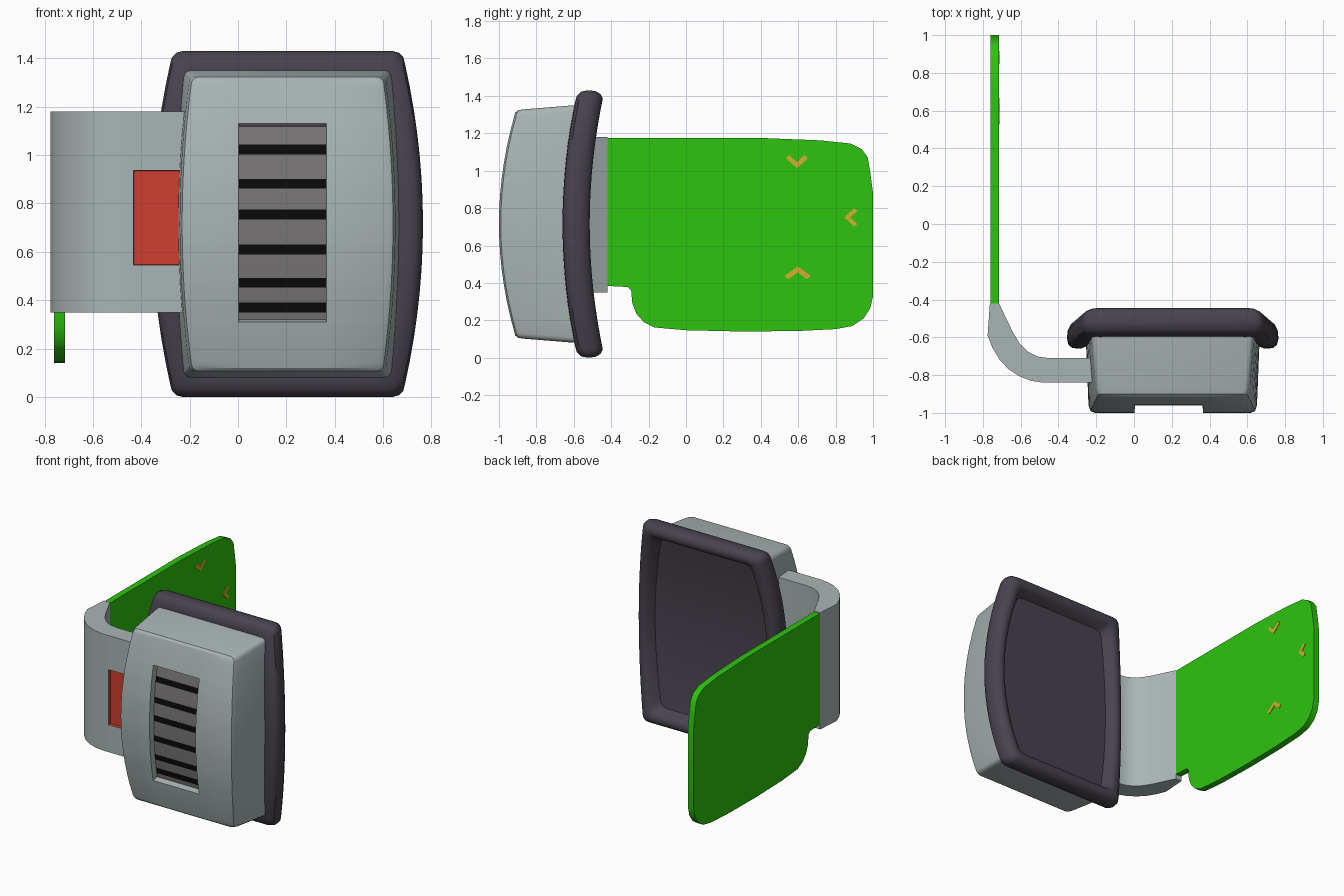
import bpy, bmesh, math
from mathutils import Matrix, Vector

if "Cube" in bpy.data.objects:
    bpy.data.objects.remove(bpy.data.objects["Cube"])

CX, CZ = 0.205, 0.715


def material(name, rgb):
    m = bpy.data.materials.new(name)
    m.use_nodes = True
    m.diffuse_color = (*rgb, 1)
    for node in m.node_tree.nodes:
        if node.type == 'BSDF_PRINCIPLED':
            node.inputs["Base Color"].default_value = (*rgb, 1)
    return m


GREY = material("light grey", (0.40, 0.46, 0.46))
DARK = material("dark violet grey", (0.065, 0.055, 0.075))
GREEN = material("bright green", (0.026, 0.55, 0.004))
RED = material("red", (0.62, 0.05, 0.03))
GOLD = material("gold", (0.66, 0.43, 0.03))
SLOT = material("mid grey", (0.19, 0.18, 0.18))
BLACK = material("black", (0.003, 0.003, 0.003))


def finish(name, bm, mats, smooth=30):
    """Turn a bmesh into a smooth-by-angle object."""
    me = bpy.data.meshes.new(name)
    bm.to_mesh(me)
    bm.free()
    for m in mats:
        me.materials.append(m)
    ob = bpy.data.objects.new(name, me)
    bpy.context.collection.objects.link(ob)
    bpy.ops.object.select_all(action='DESELECT')
    ob.select_set(True)
    bpy.context.view_layer.objects.active = ob
    bpy.ops.object.shade_smooth_by_angle(angle=math.radians(smooth))
    return ob


def outline(mid, end, h, r, steps=14):
    """Right half of a barrel shape, top to bottom: half-widths mid and end."""
    arc = [(end - r + r * math.cos(a), h - r + r * math.sin(a))
           for a in (math.radians(d) for d in (90, 60, 30))]
    side = []
    for i in range(steps + 1):
        t = 1 - 2 * i / steps
        side.append((mid - (mid - end) * t * t, t * (h - r)))
    return arc + side + [(x, -z) for x, z in reversed(arc)]


def loft(rings):
    """Join barrel rings (mid, end, h, r, y, bow) front to back and cap both ends."""
    bm = bmesh.new()
    loops = []
    for mid, end, h, r, y, bow in rings:
        half = outline(mid, end, h, r)
        pts = half + [(-x, z) for x, z in reversed(half)]
        loops.append([bm.verts.new((CX + x, y + bow * z * z, CZ + z)) for x, z in pts])
    n = len(loops[0])
    for a, b in zip(loops, loops[1:]):
        for i in range(n):
            j = (i + 1) % n
            bm.faces.new((a[i], a[j], b[j], b[i]))
    for loop in (loops[0], loops[-1]):
        for i in range(n // 2 - 1):
            bm.faces.new((loop[i], loop[i + 1], loop[n - 2 - i], loop[n - 1 - i]))
    bmesh.ops.recalc_face_normals(bm, faces=bm.faces[:])
    return bm


def prism(pts, axis, lo, hi):
    """Extrude a profile along z (points are x, y) or along x (points are y, z)."""
    bm = bmesh.new()
    put = (lambda p, d: (p[0], p[1], d)) if axis == 'z' else (lambda p, d: (d, p[0], p[1]))
    a = [bm.verts.new(put(p, lo)) for p in pts]
    b = [bm.verts.new(put(p, hi)) for p in pts]
    bm.faces.new(a)
    bm.faces.new(b)
    for i in range(len(pts)):
        j = (i + 1) % len(pts)
        bm.faces.new((a[i], a[j], b[j], b[i]))
    bmesh.ops.recalc_face_normals(bm, faces=bm.faces[:])
    return bm


def cut_front(bm, xs, zs):
    """Slice the front-facing faces along the given x and z planes."""
    planes = [((x, 0, 0), (1, 0, 0)) for x in xs] + [((0, 0, z), (0, 0, 1)) for z in zs]
    for co, no in planes:
        bm.normal_update()
        faces = [f for f in bm.faces if f.normal.y < -0.85]
        edges = {e for f in faces for e in f.edges}
        verts = {v for f in faces for v in f.verts}
        bmesh.ops.bisect_plane(bm, geom=faces + list(edges) + list(verts),
                               plane_co=co, plane_no=no)
    bm.normal_update()


def sink(bm, x0, x1, z0, z1, depth):
    """Recess the front faces inside a rectangle; return floor and wall faces."""
    floor = []
    for f in bm.faces:
        c = f.calc_center_median()
        if f.normal.y < -0.85 and x0 < c.x < x1 and z0 < c.z < z1:
            floor.append(f)
    walls = bmesh.ops.inset_region(bm, faces=floor, thickness=0.002, depth=-depth,
                                   use_even_offset=True, use_boundary=True)["faces"]
    return floor, walls


# Housing with a bowed front and a striped slot
body = loft([
    (0.412, 0.378, 0.595, 0.025, -1.0, 0.246),
    (0.436, 0.398, 0.608, 0.03, -0.99, 0.246),
    (0.446, 0.408, 0.613, 0.03, -0.96, 0.246),
    (0.458, 0.430, 0.635, 0.03, -0.66, 0.16),
    (0.468, 0.436, 0.638, 0.03, -0.61, 0.156),
])
stripes = [(z - 0.021, z + 0.021) for z in (1.03, 0.885, 0.755, 0.607, 0.467, 0.362)]
cut_front(body, (0.003, 0.365), [0.31, 1.13] + [z for s in stripes for z in s])
floor, walls = sink(body, 0.003, 0.365, 0.31, 1.13, 0.045)
for f in floor:
    z = f.calc_center_median().z
    f.material_index = 2 if any(a < z < b for a, b in stripes) else 1
finish("housing", body, [GREY, SLOT, BLACK])

# Cushion rim with a hollow back
profile = [(0.13, -0.05), (0.075, -0.075), (0.03, -0.072), (0.008, -0.055), (0, -0.02),
           (0.004, 0.02), (0.02, 0.053), (0.045, 0.07), (0.07, 0.07), (0.088, 0.058),
           (0.115, 0.004)]
rim = loft([(0.56 - d, 0.485 - d, 0.715 - d, 0.05, -0.585 + y, 0.156) for d, y in profile])
finish("cushion_rim", rim, [DARK], 40)

# Curved arm with a red recess
arm_profile = [(-0.20, -0.84), (-0.48, -0.84), (-0.545, -0.83), (-0.61, -0.805),
               (-0.665, -0.768), (-0.71, -0.72), (-0.75, -0.655), (-0.775, -0.59),
               (-0.763, -0.42), (-0.715, -0.42), (-0.64, -0.575), (-0.605, -0.633),
               (-0.56, -0.677), (-0.51, -0.702), (-0.45, -0.71), (-0.20, -0.71)]
arm = prism(arm_profile, 'z', 0.35, 1.18)
cut_front(arm, (-0.432, -0.22), (0.545, 0.937))
floor, walls = sink(arm, -0.432, -0.22, 0.545, 0.937, 0.02)
for f in floor + walls:
    f.material_index = 1
finish("arm", arm, [GREY, RED])

# Green side panel with a stepped lower edge
panel_profile = [(-0.42, 1.175), (0.40, 1.175), (0.72, 1.162), (0.88, 1.145), (0.94, 1.115),
                 (0.972, 1.07), (0.985, 0.99), (1.0, 0.88), (1.0, 0.33), (0.985, 0.265),
                 (0.95, 0.21), (0.89, 0.17), (0.80, 0.153), (0.60, 0.143), (0.30, 0.14),
                 (0.0, 0.147), (-0.17, 0.162), (-0.225, 0.19), (-0.265, 0.235),
                 (-0.287, 0.29), (-0.293, 0.36), (-0.31, 0.378), (-0.42, 0.384)]
finish("side_panel", prism(panel_profile, 'x', -0.76, -0.715), [GREEN])

# Gold chevrons on the inner side of the panel
for name, y, z, w, turn in (("upper", 0.593, 1.05, 0.058, 0),
                            ("rear", 0.883, 0.75, 0.05, -90),
                            ("lower", 0.597, 0.453, 0.07, 180)):
    shape = [(-w, 0.015), (-0.72 * w, 0.034), (0, -0.004),
             (0.72 * w, 0.034), (w, 0.015), (0, -0.036)]
    rot = Matrix.Rotation(math.radians(turn), 2)
    pts = [rot @ Vector(p) + Vector((y, z)) for p in shape]
    finish(name + "_chevron", prism(pts, 'x', -0.716, -0.711), [GOLD])
